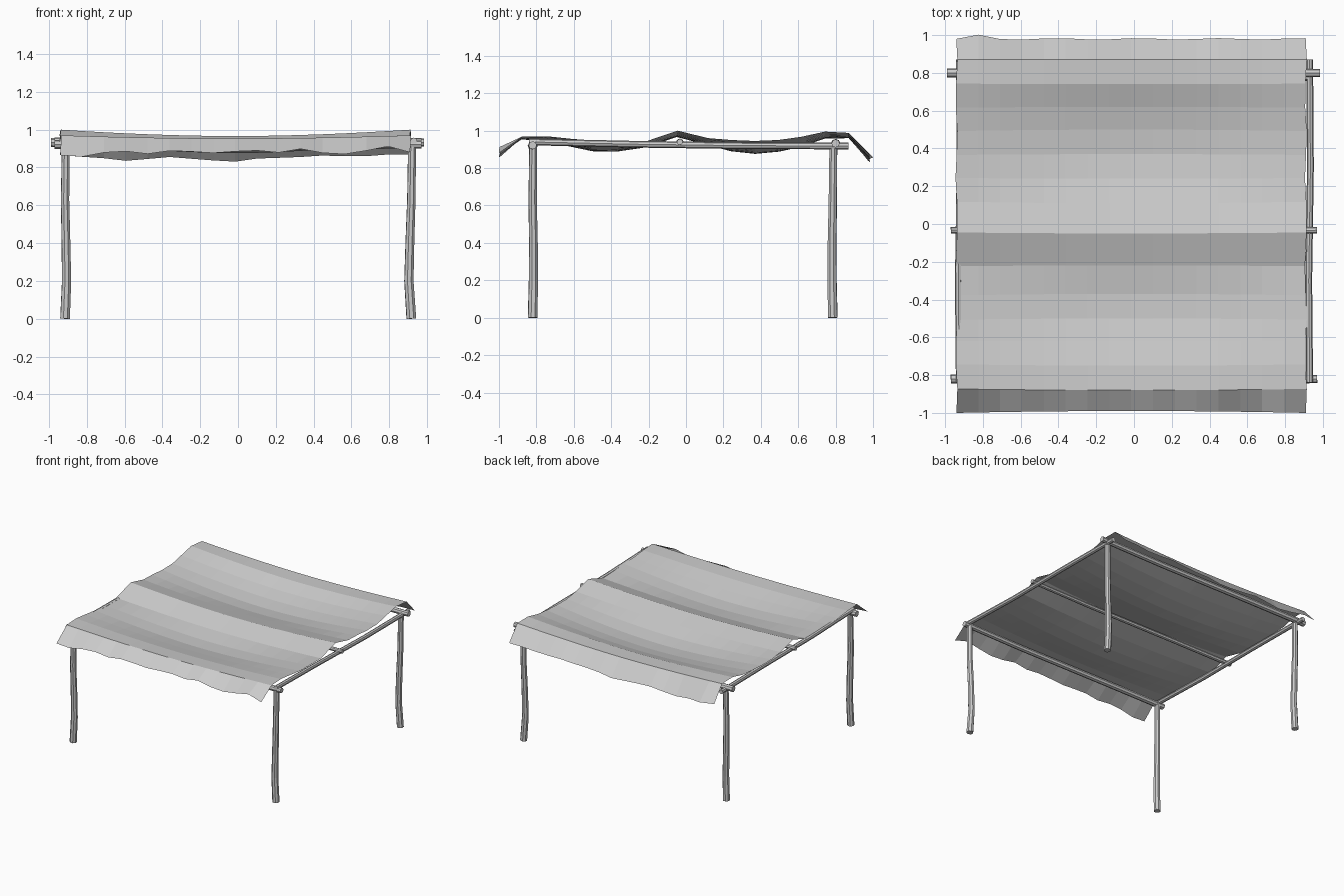
import bpy, bmesh, math

if "Cube" in bpy.data.objects:
    bpy.data.objects.remove(bpy.data.objects["Cube"])


def pole(name, pts, r0, r1=None):
    """Eight-sided rough pole following a short path."""
    r1 = r1 or r0
    cu = bpy.data.curves.new(name, 'CURVE')
    cu.dimensions = '3D'
    cu.bevel_depth = 1.0
    cu.bevel_resolution = 2
    cu.use_fill_caps = True
    sp = cu.splines.new('POLY')
    sp.points.add(len(pts) - 1)
    sp.use_smooth = False
    for i, p in enumerate(pts):
        sp.points[i].co = (*p, 1)
        sp.points[i].radius = r0 + (r1 - r0) * i / (len(pts) - 1)
    ob = bpy.data.objects.new(name, cu)
    bpy.context.collection.objects.link(ob)
    bpy.ops.object.select_all(action='DESELECT')
    ob.select_set(True)
    bpy.context.view_layer.objects.active = ob
    bpy.ops.object.convert(target='MESH')


# Four crooked corner posts
for side, sx, bend in (("left", -0.915, 0.008), ("right", 0.917, -0.013)):
    for end, y, lean in (("front", -0.82, 0.004), ("back", 0.785, -0.004)):
        pole(f"{end}_{side}_post", [
            (sx, y, 0), (sx + bend, y + lean, 0.2), (sx + bend * 0.6, y + lean, 0.4),
            (sx, y, 0.63), (sx + 0.004, y + 0.003, 0.93)], 0.027, 0.022)

# Cross beams running left to right
for name, y, x0, x1, z, r in (("front_beam", -0.82, -0.97, 0.97, 0.922, 0.024),
                              ("middle_beam", -0.033, -0.97, 0.97, 0.94, 0.018),
                              ("back_beam", 0.80, -0.99, 0.985, 0.932, 0.024)):
    pole(name, [(x0, y, z), (-0.4, y + 0.004, z - 0.004),
                (0.4, y - 0.004, z - 0.003), (x1, y, z)], r, r * 0.9)

# Side rails running front to back
for side, x in (("left", -0.925), ("right", 0.93)):
    pole(f"{side}_rail", [(x, -0.84, 0.94), (x - 0.005, -0.3, 0.928),
                          (x + 0.004, 0.3, 0.92), (x, 0.87, 0.918)], 0.018)

# Draped cloth: y, height at the side edges, height along the middle
rows = [(-0.99, 0.875, 0.885), (-0.88, 0.97, 0.953), (-0.75, 0.97, 0.945),
        (-0.62, 0.957, 0.915), (-0.5, 0.948, 0.89), (-0.37, 0.943, 0.888),
        (-0.22, 0.94, 0.91), (-0.05, 1.0, 0.966), (0.11, 0.96, 0.925),
        (0.24, 0.95, 0.89), (0.37, 0.945, 0.876), (0.5, 0.95, 0.888),
        (0.62, 0.967, 0.915), (0.74, 0.995, 0.957), (0.87, 0.988, 0.96),
        (0.98, 0.86, 0.845)]
front_hem = [-.01, -.02, 0, .005, -.01, .005, 0, -.008, 0, .005, -.005, .015, -.005, -.01, .01, .035, .005]
back_hem = [.005, 0, -.005, -.016, -.004, .008, 0, -.008, -.014, .002, .005, .008, .014, .008, .006, .012, .01]
COLS = 17
bm = bmesh.new()
grid = []
for j, (y, edge, mid) in enumerate(rows):
    line = []
    for i in range(COLS):
        u = i / (COLS - 1) * 2 - 1
        x = -0.015 + 0.925 * u
        if abs(u) == 1:
            x += 0.005 * math.sin(j * 1.9)
        z = mid + (edge - mid) * abs(u) ** 1.8
        yy = y + 0.008 * (u * u if 0 < j < 14 else 0) * math.sin(j)
        if j == 0:
            z += front_hem[i]
            yy -= 0.01 * u * u
        elif j == len(rows) - 1:
            z += back_hem[i]
            yy += 0.004 * math.sin(i * 1.7) + (0.018 if i == 1 else 0)
        line.append(bm.verts.new((x, yy, z)))
    grid.append(line)
for a, b in zip(grid, grid[1:]):
    for i in range(COLS - 1):
        bm.faces.new((a[i], a[i + 1], b[i + 1], b[i]))
me = bpy.data.meshes.new("cloth_canopy")
bm.to_mesh(me)
bm.free()
bpy.context.collection.objects.link(bpy.data.objects.new("cloth_canopy", me))
